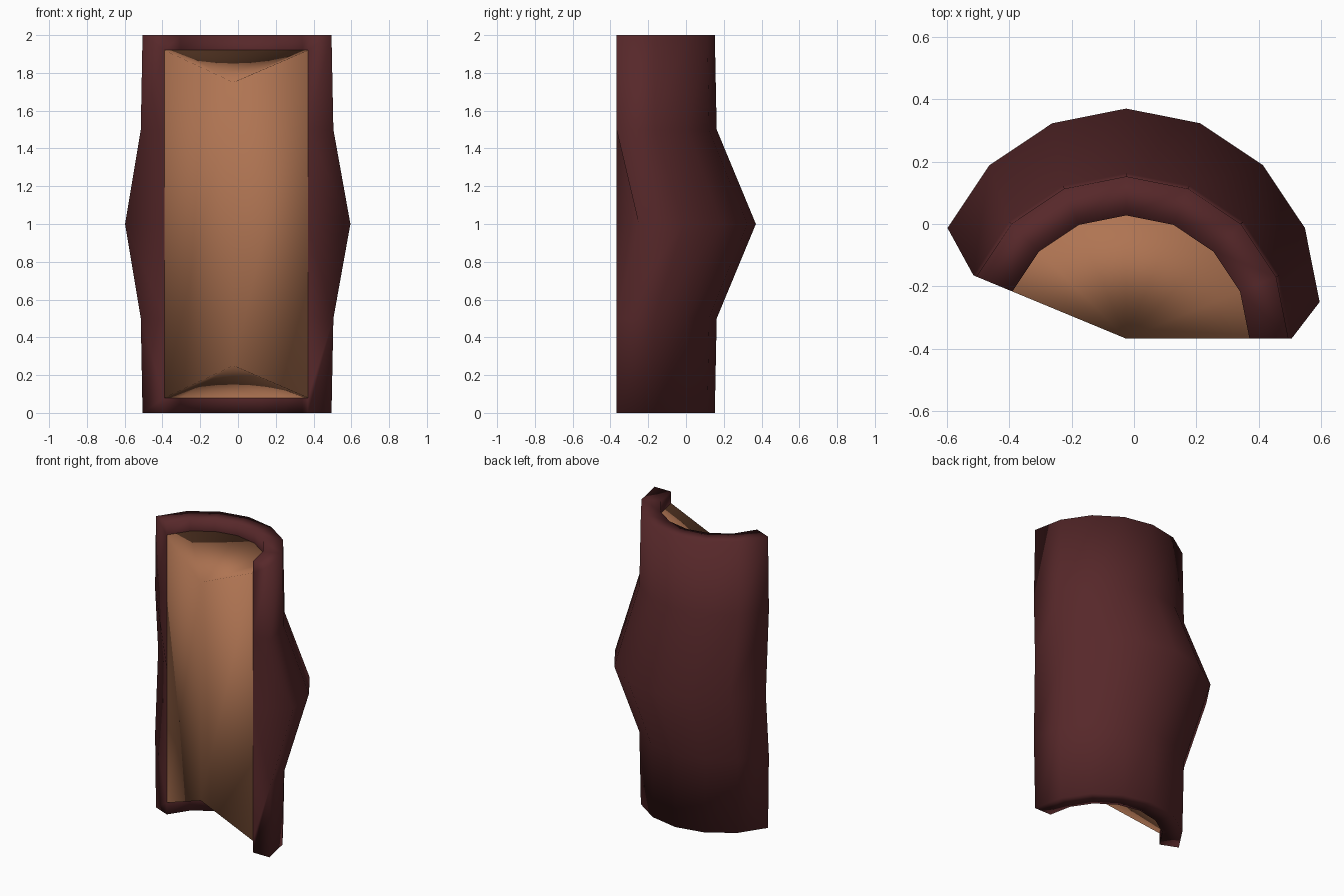
import bpy, bmesh, math

if "Cube" in bpy.data.objects:
    bpy.data.objects.remove(bpy.data.objects["Cube"])

CX, CY = -0.025, -0.3675            # axis of the log
ANGLES = [math.radians(22.5 * i) for i in range(8)]
R_IN = 0.395


def material(name, rgb):
    m = bpy.data.materials.new(name)
    m.diffuse_color = (*rgb, 1)
    m.use_nodes = True
    m.node_tree.nodes["Principled BSDF"].inputs["Base Color"].default_value = m.diffuse_color
    return m


def ring(bm, radius, z, dy=0.0):
    return [bm.verts.new((CX + radius * math.cos(a), CY + dy + radius * math.sin(a), z))
            for a in ANGLES]


def strip(bm, a, b):
    for i in range(len(a) - 1):
        bm.faces.new((a[i], a[i + 1], b[i + 1], b[i]))


def finish(bm, name, mat):
    me = bpy.data.meshes.new(name)
    bm.to_mesh(me)
    bm.free()
    me.materials.append(mat)
    me.shade_smooth()
    ob = bpy.data.objects.new(name, me)
    bpy.context.collection.objects.link(ob)


# Bark: outer shell bulging backwards at mid height, with rims and inner lips
bm = bmesh.new()
outer = [ring(bm, r, z, dy) for r, z, dy in
         [(0.52, 0, 0), (0.53, 0.5, 0), (0.62, 1, 0.1175), (0.53, 1.5, 0), (0.52, 2, 0)]]
inner = [ring(bm, R_IN, z) for z in (0, 0.08, 1.92, 2)]
for a, b in zip(outer, outer[1:]):
    strip(bm, a, b)
strip(bm, inner[0], outer[0])
strip(bm, outer[4], inner[3])
strip(bm, inner[3], inner[2])
strip(bm, inner[1], inner[0])

# Bark split edges along the two cut sides
for k in (0, 7):
    a = ANGLES[k]
    mids = [bm.verts.new((CX + R_IN * math.cos(a), CY + R_IN * math.sin(a), z))
            for z in (0.5, 1, 1.5)]
    i0, i1, i2, i3 = (r[k] for r in inner)
    o = [r[k] for r in outer]
    faces = [(o[0], o[1], mids[0], i1, i0), (o[1], o[2], mids[1], mids[0]),
             (o[2], o[3], mids[2], mids[1]), (o[3], o[4], i3, i2, mids[2])]
    for f in faces:
        bm.faces.new(f if k == 0 else f[::-1])
finish(bm, "bark", material("dark bark", (0.095, 0.021, 0.023)))

# Wood core: wedge with sunken, fan-shaped ends
bm = bmesh.new()
low, high = ring(bm, R_IN, 0.08), ring(bm, R_IN, 1.92)
bot = bm.verts.new((CX, CY, 0.25))
top = bm.verts.new((CX, CY, 1.75))
for i in range(7):
    bm.faces.new((top, high[i], high[i + 1]))
    bm.faces.new((bot, low[i + 1], low[i]))
strip(bm, low, high)
bm.faces.new((bot, low[0], high[0], top))
bm.faces.new((low[7], bot, top, high[7]))
bmesh.ops.recalc_face_normals(bm, faces=bm.faces)
finish(bm, "wood_core", material("light wood", (0.43, 0.175, 0.085)))

# Consistent outward normals on the open bark shell
me = bpy.data.objects["bark"].data
bm = bmesh.new()
bm.from_mesh(me)
bm.normal_update()
bmesh.ops.recalc_face_normals(bm, faces=bm.faces)
bm.faces.ensure_lookup_table()
if sum(f.normal.y for f in bm.faces if f.calc_center_median().y > 0.1) < 0:
    bmesh.ops.reverse_faces(bm, faces=bm.faces)
bm.to_mesh(me)
bm.free()
